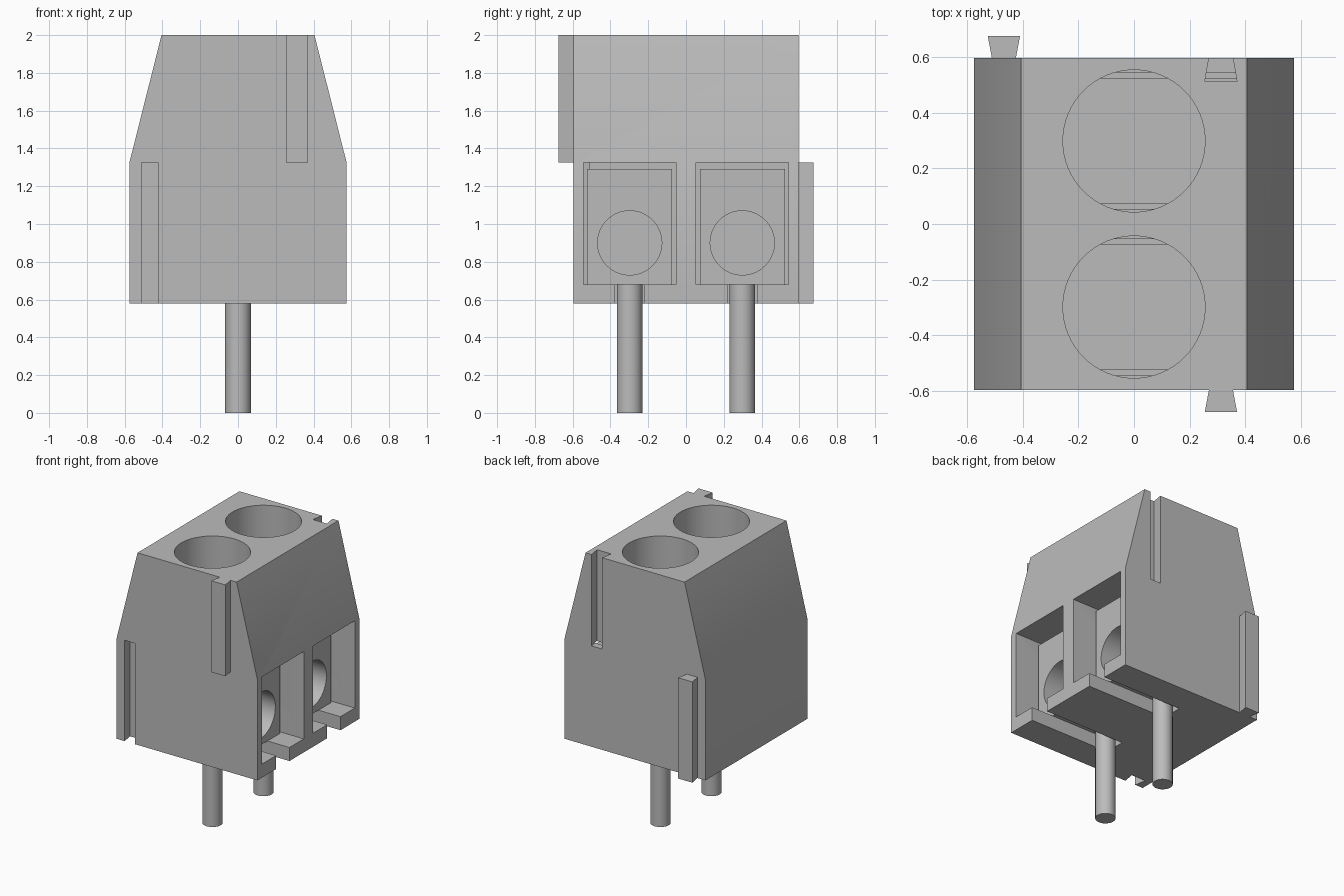
import bpy, bmesh
from math import pi, radians
from mathutils import Matrix

cube = bpy.data.objects.get("Cube")
if cube:
    bpy.data.objects.remove(cube, do_unlink=True)

grey = bpy.data.materials.new("plain grey")
grey.use_nodes = True
grey.diffuse_color = (0.5, 0.5, 0.5, 1)
grey.node_tree.nodes["Principled BSDF"].inputs["Base Color"].default_value = (0.5, 0.5, 0.5, 1)


def finish(name, bm):
    bmesh.ops.recalc_face_normals(bm, faces=bm.faces)
    mesh = bpy.data.meshes.new(name)
    bm.to_mesh(mesh)
    bm.free()
    mesh.materials.append(grey)
    obj = bpy.data.objects.new(name, mesh)
    bpy.context.collection.objects.link(obj)
    return obj


def prism(name, points, move):
    """Extrude a closed outline of 3D points along a vector."""
    bm = bmesh.new()
    face = bm.faces.new([bm.verts.new(p) for p in points])
    new = bmesh.ops.extrude_face_region(bm, geom=[face])["geom"]
    bmesh.ops.translate(bm, vec=move, verts=[v for v in new if isinstance(v, bmesh.types.BMVert)])
    return finish(name, bm)


def box(name, x0, x1, y0, y1, z0, z1):
    return prism(name, [(x0, y0, z0), (x1, y0, z0), (x1, y1, z0), (x0, y1, z0)], (0, 0, z1 - z0))


def cylinder(name, radius, length, centre, along_x=False):
    turn = Matrix.Rotation(pi / 2 if along_x else 0, 4, "Y")
    bm = bmesh.new()
    bmesh.ops.create_cone(bm, cap_ends=True, segments=64, radius1=radius, radius2=radius,
                          depth=length, matrix=Matrix.Translation(centre) @ turn)
    return finish(name, bm)


def dovetail(name, x, y, narrow, wide, depth, z0, z1):
    """Tapered rail or groove that widens away from y."""
    outline = [(x - narrow, y, z0), (x + narrow, y, z0),
               (x + wide, y + depth, z0), (x - wide, y + depth, z0)]
    return prism(name, outline, (0, 0, z1 - z0))


def activate(obj):
    bpy.ops.object.select_all(action="DESELECT")
    obj.select_set(True)
    bpy.context.view_layer.objects.active = obj


def cut(obj, cutter):
    mod = obj.modifiers.new("cut", "BOOLEAN")
    mod.operation = "DIFFERENCE"
    mod.solver = "EXACT"
    mod.object = cutter
    activate(obj)
    bpy.ops.object.modifier_apply(modifier=mod.name)
    bpy.data.objects.remove(cutter, do_unlink=True)


def smooth(obj):
    activate(obj)
    bpy.ops.object.shade_smooth_by_angle(angle=radians(30))


# Housing with sloping shoulders
BOTTOM, SHOULDER, TOP, HALF = 0.58, 1.325, 2.0, 0.595
half_outline = [(0.575, BOTTOM), (0.575, SHOULDER), (0.405, TOP)]
outline = half_outline + [(-x, z) for x, z in reversed(half_outline)]
housing = prism("housing", [(x, -HALF, z) for x, z in outline], (0, 2 * HALF, 0))

for y, label in ((-0.298, "front"), (0.298, "back")):
    # Wire pocket, floor slot and screw shaft
    cut(housing, box("pocket_cutter", -0.42, 0.7, y - 0.245, y + 0.245, 0.68, SHOULDER))
    cut(housing, box("slot_cutter", -0.08, 0.7, y - 0.078, y + 0.078, 0.5, 0.75))
    cut(housing, cylinder("shaft_cutter", 0.255, 0.9, (0, y, 1.75)))

    # Clamp with a round wire hole
    clamp = box(label + "_clamp", -0.42, 0.395, y - 0.225, y + 0.225, 0.68, 1.29)
    cut(clamp, cylinder("wire_hole_cutter", 0.17, 0.75, (0.1, y, 0.9), True))
    smooth(clamp)

    # Solder pin
    smooth(cylinder(label + "_pin", 0.068, 0.685, (0, y, 0.3425)))

# Interlocking grooves
cut(housing, dovetail("groove_cutter", -0.467, -HALF - 0.001, 0.043, 0.058, 0.085, 0.5, SHOULDER))
cut(housing, dovetail("groove_cutter", 0.312, HALF + 0.001, 0.043, 0.058, -0.085, SHOULDER, 2.1))
smooth(housing)

# Interlocking rails
dovetail("front_rail", 0.312, -HALF, 0.043, 0.058, -0.08, SHOULDER, TOP)
dovetail("back_rail", -0.467, HALF, 0.043, 0.058, 0.08, BOTTOM, SHOULDER)
